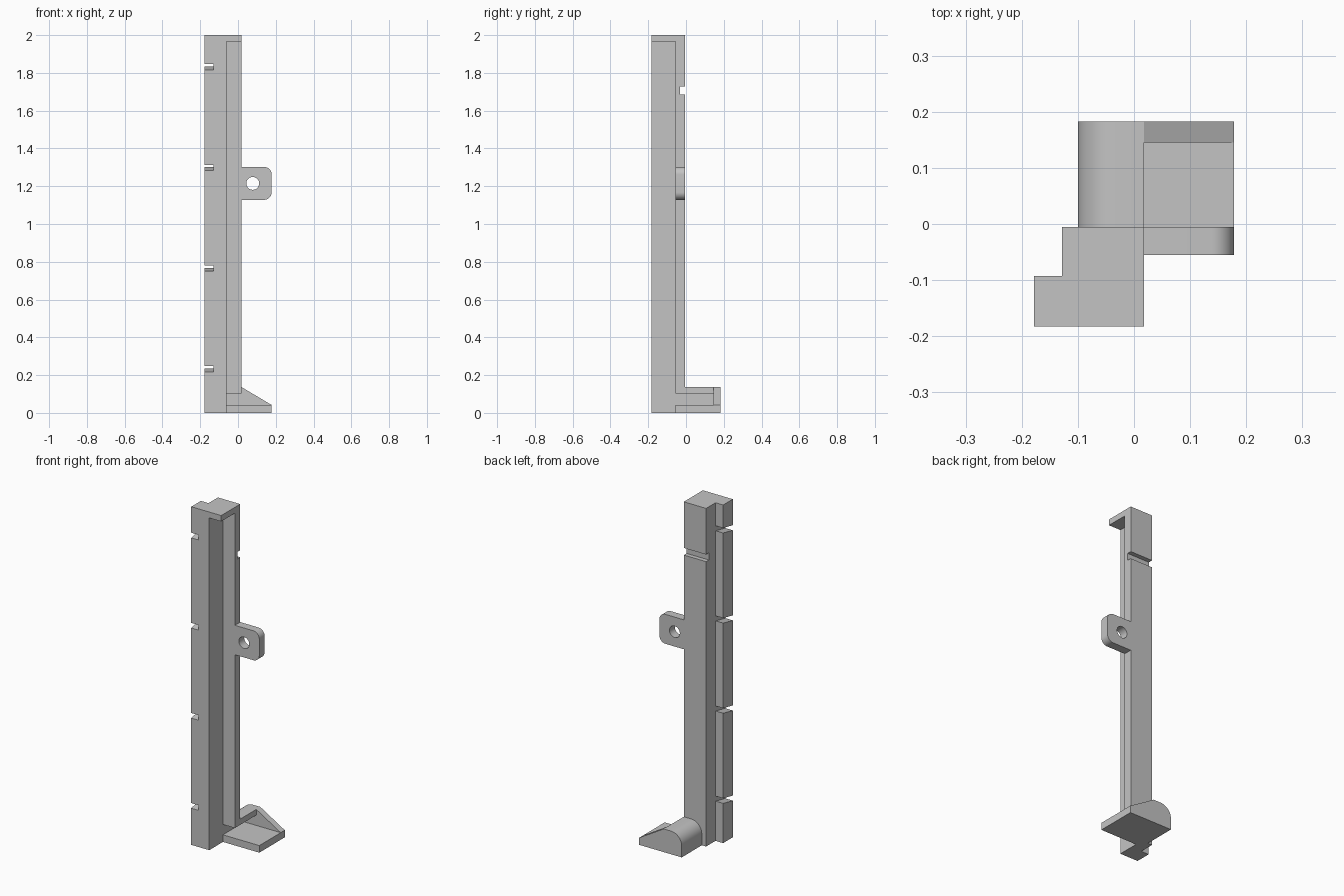
import bpy
import bmesh
from math import cos, sin, pi, radians

if "Cube" in bpy.data.objects:
    bpy.data.objects.remove(bpy.data.objects["Cube"])

grey = bpy.data.materials.new("plain grey")
grey.use_nodes = True
GREY = (0.55, 0.55, 0.55, 1)
grey.diffuse_color = GREY
grey.node_tree.nodes["Principled BSDF"].inputs["Base Color"].default_value = GREY

# Shared levels: shaft sides, recess planes, foot floor and roof
RIGHT, BACK, FRONT = 0.018, -0.005, -0.183
EDGE, REAR = 0.178, 0.183
POCKET_X, POCKET_Y = -0.06, -0.055
FLOOR, ROOF, FOOT_TOP = 0.042, 0.103, 0.137


def prism(name, points, axis, start, end):
    """Extrude a 2D outline along one axis."""
    place = {"X": lambda p, d: (d, p[0], p[1]),
             "Y": lambda p, d: (p[0], d, p[1]),
             "Z": lambda p, d: (p[0], p[1], d)}[axis]
    bm = bmesh.new()
    a = [bm.verts.new(place(p, start)) for p in points]
    b = [bm.verts.new(place(p, end)) for p in points]
    bm.faces.new(a)
    bm.faces.new(b[::-1])
    for i in range(len(a)):
        j = (i + 1) % len(a)
        bm.faces.new((a[i], b[i], b[j], a[j]))
    bmesh.ops.recalc_face_normals(bm, faces=bm.faces)
    mesh = bpy.data.meshes.new(name)
    bm.to_mesh(mesh)
    bm.free()
    mesh.materials.append(grey)
    ob = bpy.data.objects.new(name, mesh)
    bpy.context.collection.objects.link(ob)
    return ob


def box(name, x, y, z):
    outline = [(x[0], y[0]), (x[1], y[0]), (x[1], y[1]), (x[0], y[1])]
    return prism(name, outline, "Z", *z)


def arc(cx, cz, r, start, end, steps=10):
    angles = [radians(start + (end - start) * i / steps) for i in range(steps + 1)]
    return [(cx + r * cos(t), cz + r * sin(t)) for t in angles]


def carve(ob, cutters):
    """Subtract each cutter, then bake the result."""
    for c in cutters:
        c.hide_render = True
        mod = ob.modifiers.new("cut", "BOOLEAN")
        mod.operation = "DIFFERENCE"
        mod.solver = "EXACT"
        mod.object = c
    bpy.context.view_layer.update()
    baked = bpy.data.meshes.new_from_object(
        ob.evaluated_get(bpy.context.evaluated_depsgraph_get()))
    ob.modifiers.clear()
    ob.data = baked
    for c in cutters:
        bpy.data.objects.remove(c)


# Shaft with a side flange, front recess, hook slots and rear groove
shaft = prism("shaft", [(-EDGE, FRONT), (RIGHT, FRONT), (RIGHT, BACK),
                        (-0.128, BACK), (-0.128, -0.093), (-EDGE, -0.093)], "Z", 0, 2)
cutters = [
    box("recess_cutter", (POCKET_X, 0.1), (-0.3, POCKET_Y), (-0.1, 1.965)),
    box("opening_cutter", (POCKET_X, 0.1), (-0.2, 0.1), (FLOOR, ROOF)),
    box("groove_cutter", (-0.3, 0.3), (-0.031, 0.1), (1.685, 1.727)),
]
for i in range(4):
    z = 0.217 + 0.533 * i
    rise = [(-0.203, z - 0.004), (-0.073, z + 0.022)]
    slot = rise + [(y, h + 0.03) for y, h in reversed(rise)]
    cutters.append(prism("slot_cutter", slot, "X", -0.3, -0.129))
carve(shaft, cutters)

# Hollow foot with a rounded shoulder and a sloping rear gusset
outline = [(-0.1, 0), (EDGE, 0), (EDGE, FLOOR), (RIGHT, FOOT_TOP)]
outline += arc(-0.03, FOOT_TOP - 0.07, 0.07, 90, 180)
foot = prism("foot", outline, "Y", BACK, REAR)
carve(foot, [
    box("cavity_cutter", (POCKET_X, 0.3), (-0.1, 0.145), (FLOOR, ROOF)),
    box("deck_cutter", (RIGHT, 0.3), (-0.1, 0.145), (FLOOR, 0.3)),
])
lip = box("foot_front_lip", (RIGHT, EDGE), (POCKET_Y, BACK), (0, FLOOR))

# Mounting tab with rounded outer corners and a screw hole
low, high, r = 1.128, 1.302, 0.04
tab_outline = [(RIGHT, high), (RIGHT, low)]
tab_outline += arc(EDGE - r, low + r, r, -90, 0) + arc(EDGE - r, high - r, r, 0, 90)
tab = prism("mounting_tab", tab_outline, "Y", POCKET_Y, BACK)
carve(tab, [prism("hole_cutter", arc(0.078, 1.215, 0.034, 0, 348.75, 31), "Y", -0.1, 0.1)])

# Smooth the curved faces and keep the hard edges
bpy.ops.object.select_all(action="DESELECT")
for part in (shaft, foot, lip, tab):
    part.select_set(True)
bpy.context.view_layer.objects.active = shaft
bpy.ops.object.shade_smooth_by_angle(angle=radians(30))
